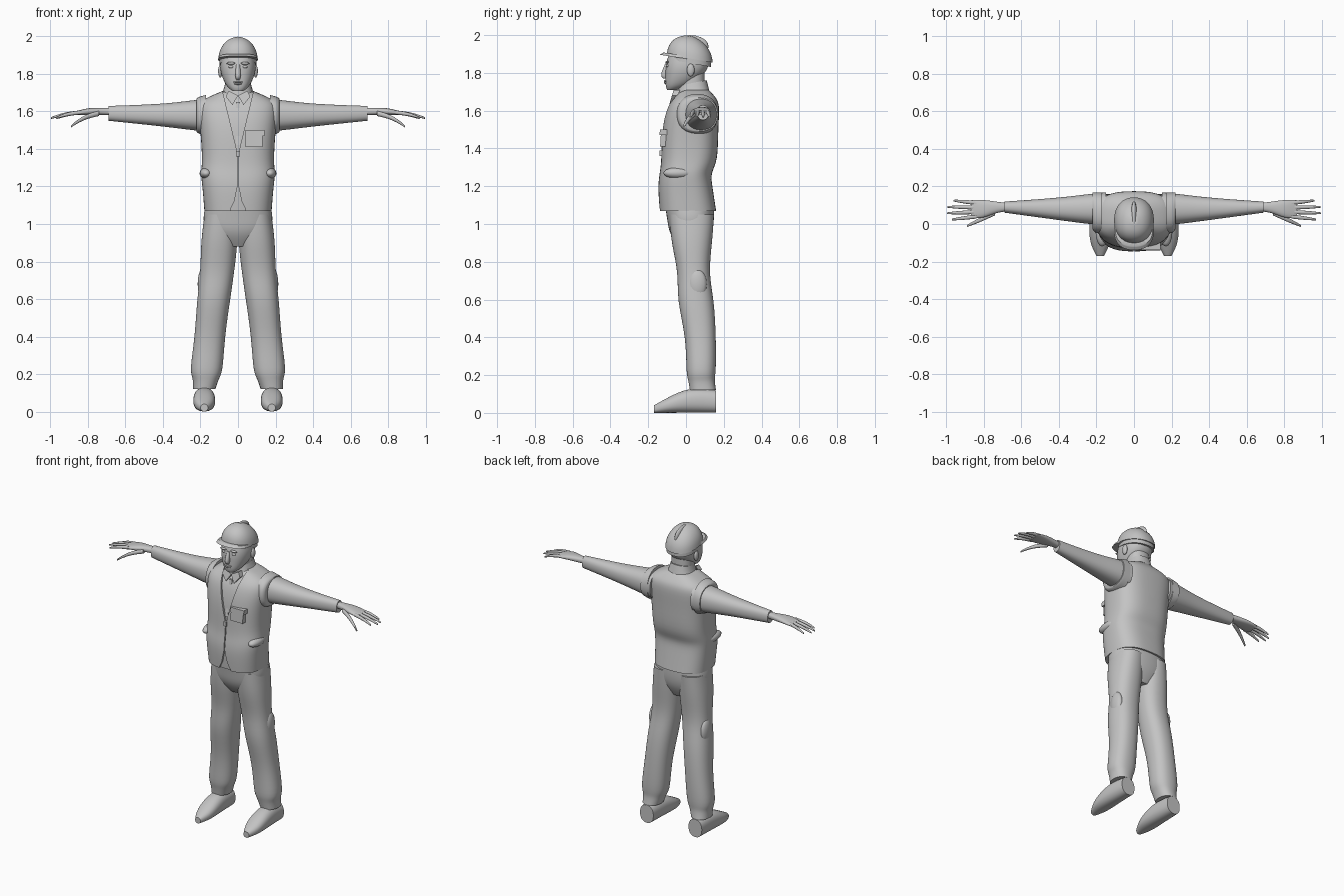
import bpy, bmesh
from math import sin, cos, pi, radians, copysign
from mathutils import Vector

if "Cube" in bpy.data.objects:
    bpy.data.objects.remove(bpy.data.objects["Cube"], do_unlink=True)

grey = bpy.data.materials.new("plain grey")
grey.use_nodes = True
grey.diffuse_color = (.55, .55, .55, 1)
grey.node_tree.nodes["Principled BSDF"].inputs["Base Color"].default_value = grey.diffuse_color


def activate(ob):
    bpy.ops.object.select_all(action='DESELECT')
    ob.select_set(True)
    bpy.context.view_layer.objects.active = ob


def apply_modifier(ob, modifier):
    activate(ob)
    bpy.ops.object.modifier_apply(modifier=modifier.name)
    bpy.ops.object.shade_smooth_by_angle(angle=radians(45))


def make_object(name, bm):
    bmesh.ops.recalc_face_normals(bm, faces=bm.faces)
    mesh = bpy.data.meshes.new(name)
    bm.to_mesh(mesh)
    bm.free()
    mesh.materials.append(grey)
    ob = bpy.data.objects.new(name, mesh)
    bpy.context.collection.objects.link(ob)
    return ob


def rounded(value, power):
    return copysign(abs(value) ** (2 / power), value)


def loft(name, rings, axis='Z', power=2.3, side=1, tilt=0, count=20):
    """Each ring is (station, centre a, centre b, radius a, radius b)."""
    bm = bmesh.new()
    crease = bm.edges.layers.float.new("crease_edge")
    loops = []
    for station, centre_a, centre_b, radius_a, radius_b in rings:
        loop = []
        for i in range(count):
            angle = 2 * pi * i / count
            a = centre_a + radius_a * rounded(cos(angle), power)
            b = centre_b + radius_b * rounded(sin(angle), power)
            if axis == 'X':
                x, y, z = station, b, a
            elif axis == 'Y':
                x, y, z = a, station, b
            else:
                x, y, z = a, b, station
            loop.append(bm.verts.new((x * side, y, z + tilt * y)))
        loops.append(loop)
    for low, high in zip(loops, loops[1:]):
        for i in range(count):
            j = (i + 1) % count
            bm.faces.new((low[i], low[j], high[j], high[i]))
    # Creased caps keep hems and openings crisp
    for loop in (loops[0], loops[-1]):
        for edge in bm.faces.new(loop).edges:
            edge[crease] = 1
    ob = make_object(name, bm)
    subdivision = ob.modifiers.new("Subdivision", 'SUBSURF')
    subdivision.levels = 2
    apply_modifier(ob, subdivision)
    return ob


def body(name, rings, inset=0, **options):
    """Symmetric loft; each ring is (height, half width, front, back)."""
    return loft(name, [(height, 0, (front + back) / 2, width - inset, (back - front) / 2 - inset)
                       for height, width, front, back in rings], **options)


def prism(name, outline, front, back, lean=0):
    """Extrudes an x-z outline along y; lean moves it back with height."""
    bm = bmesh.new()
    base = outline[0][1]
    face = bm.faces.new([bm.verts.new((x, front + lean * (z - base), z)) for x, z in outline])
    extruded = bmesh.ops.extrude_face_region(bm, geom=[face])["geom"]
    moved = [part for part in extruded if isinstance(part, bmesh.types.BMVert)]
    bmesh.ops.translate(bm, vec=(0, back - front, 0), verts=moved)
    return make_object(name, bm)


def plate(name, left, right, bottom, top, front, lean=0):
    outline = [(left, bottom), (right, bottom), (right, top), (left, top)]
    prism(name, outline, front, front + .04, lean)


def blob(name, centre, radii):
    bm = bmesh.new()
    bmesh.ops.create_uvsphere(bm, u_segments=16, v_segments=10, radius=1)
    bmesh.ops.scale(bm, vec=radii, verts=bm.verts)
    bmesh.ops.translate(bm, vec=centre, verts=bm.verts)
    ob = make_object(name, bm)
    activate(ob)
    bpy.ops.object.shade_smooth()


def digit(name, base, tip, radius, side):
    """Tapered finger that droops towards its tip."""
    base, tip = Vector(base), Vector(tip)
    rings = []
    for t in (0, .5, .9, 1):
        point = base.lerp(tip, t)
        height = base.z + (tip.z - base.z) * t * t
        size = radius * (1 - .6 * t ** 3)
        rings.append((point.x, height, point.y, size, size))
    loft(name, rings, axis='X', side=side, count=8)


# Vest, with the shirt as an inset copy showing through its opening
torso = [(1.07, .18, -.14, .16), (1.2, .19, -.15, .14), (1.27, .2, -.14, .13),
         (1.33, .19, -.13, .17), (1.5, .2, -.13, .17), (1.63, .22, -.1, .18),
         (1.67, .18, -.06, .16), (1.71, .08, -.04, .12)]
vest = body("vest", torso, power=2.7, count=32)
body("shirt", torso, inset=.013, power=2.7, count=32)

# Neckline, zip seam and hem notch are one cut
right_edge = [(.05, 1), (.04, 1.08), (.02, 1.12), (.003, 1.2), (.003, 1.38), (.08, 1.7), (.08, 1.8)]
left_edge = [(-x, z) for x, z in reversed(right_edge)]
cutter = prism("vest_opening_cutter", right_edge + left_edge, -.3, 0)
cutter.hide_render = True
opening = vest.modifiers.new("Opening", 'BOOLEAN')
opening.object = cutter
opening.operation = 'DIFFERENCE'
opening.solver = 'EXACT'
apply_modifier(vest, opening)
bpy.data.objects.remove(cutter, do_unlink=True)

# Vest and shirt details
plate("chest_pocket", .04, .13, 1.41, 1.49, -.137, lean=.06)
plate("chest_pocket_flap", .04, .14, 1.47, 1.5, -.14, lean=.06)
plate("zip_pull", -.01, .01, 1.36, 1.39, -.14)
plate("shirt_placket", -.01, .01, 1.42, 1.65, -.123, lean=.2)
body("shirt_collar", [(1.66, .1, -.06, .13), (1.7, .08, -.05, .12), (1.74, .07, -.04, .11)], tilt=.2)

# Trousers
body("trouser_seat", [(.88, .08, -.04, .1), (.95, .17, -.09, .14),
                      (1.02, .19, -.1, .15), (1.08, .18, -.11, .15)], power=2.5)
leg = [(1.05, .09, .03, .09, .12), (.9, .1, .03, .1, .11), (.74, .11, .04, .09, .08),
       (.6, .13, .05, .09, .1), (.4, .15, .08, .08, .08), (.21, .17, .08, .09, .08),
       (.18, .17, .08, .07, .07), (.12, .18, .09, .06, .07)]
shoe = [(-.17, .18, .02, .02, .02), (-.1, .18, .04, .06, .04),
        (.02, .18, .07, .06, .07), (.16, .18, .06, .05, .06)]

# Arms
sleeve = [(.15, 1.58, .08, .09, .09), (.25, 1.58, .08, .08, .08),
          (.4, 1.58, .08, .06, .06), (.69, 1.59, .09, .04, .03)]
armhole = [(.17, 1.58, .06, .11, .11), (.21, 1.58, .06, .1, .11), (.22, 1.58, .07, .09, .1)]
palm = [(.66, 1.6, .09, .02, .02), (.74, 1.6, .09, .02, .03),
        (.8, 1.6, .08, .02, .05), (.87, 1.59, .08, .01, .05)]
finger_names = ("index", "middle", "ring", "little")

for side, label in ((1, "left_"), (-1, "right_")):
    loft(label + "trouser_leg", leg, side=side)
    loft(label + "shoe", shoe, axis='Y', side=side)
    loft(label + "sleeve", sleeve, axis='X', side=side)
    loft(label + "vest_armhole", armhole, axis='X', side=side)
    loft(label + "palm", palm, axis='X', side=side)
    digit(label + "thumb", (.74, .06, 1.59), (.89, -.01, 1.52), .015, side)
    for i, finger in enumerate(finger_names):
        across = .04 + .024 * i
        reach = 1 - .015 * (i - 1.4) ** 2
        fan = across + .4 * (across - .08)
        digit(label + finger + "_finger", (.84, across, 1.595), (reach, fan, 1.565), .012, side)

    # Pockets and collar points
    blob(label + "vest_side_pocket", (.17 * side, -.04, 1.27), (.035, .08, .03))
    blob(label + "thigh_pocket", (.19 * side, .06, .68), (.025, .05, .08))
    point = [(0, 1.685), (.03, 1.635), (.066, 1.68), (.05, 1.71)]
    prism(label + "collar_point", [(x * side, z) for x, z in point], -.073, -.04, lean=.3)

    # Paired facial features
    blob(label + "ear", (.094 * side, .025, 1.815), (.012, .02, .034))
    blob(label + "eye", (.036 * side, -.097, 1.838), (.014, .009, .008))
    blob(label + "brow", (.038 * side, -.1, 1.857), (.024, .009, .007))

# Neck, head and face
body("neck", [(1.66, .07, -.03, .1), (1.8, .07, -.04, .1)])
body("head", [(1.71, .03, -.1, -.05), (1.73, .06, -.11, .02), (1.79, .09, -.11, .1),
              (1.85, .1, -.11, .13), (1.93, .08, -.08, .11)])
body("nose", [(1.77, .01, -.12, -.09), (1.785, .018, -.14, -.09), (1.85, .01, -.11, -.09)], count=12)
blob("upper_lip", (0, -.107, 1.757), (.025, .01, .005))
blob("lower_lip", (0, -.107, 1.748), (.021, .01, .006))

# Hard hat: domed shell, peak, crown ridge and headband
dome = []
for step in range(6):
    angle = radians(16 * step)
    spread = cos(angle)
    dome.append((1.88 + .12 * sin(angle), 0, .02, .107 * spread, .123 * spread))
loft("hard_hat_shell", dome, power=2.2, tilt=-.18, count=24)
body("hard_hat_peak", [(1.875, .107, -.14, .06), (1.89, .1, -.12, .05)], tilt=-.15, count=24)
blob("hard_hat_ridge", (0, .02, 1.94), (.02, .1, .06))
body("hard_hat_headband", [(1.855, .1, -.09, .135), (1.88, .1, -.09, .135)], tilt=-.18)
